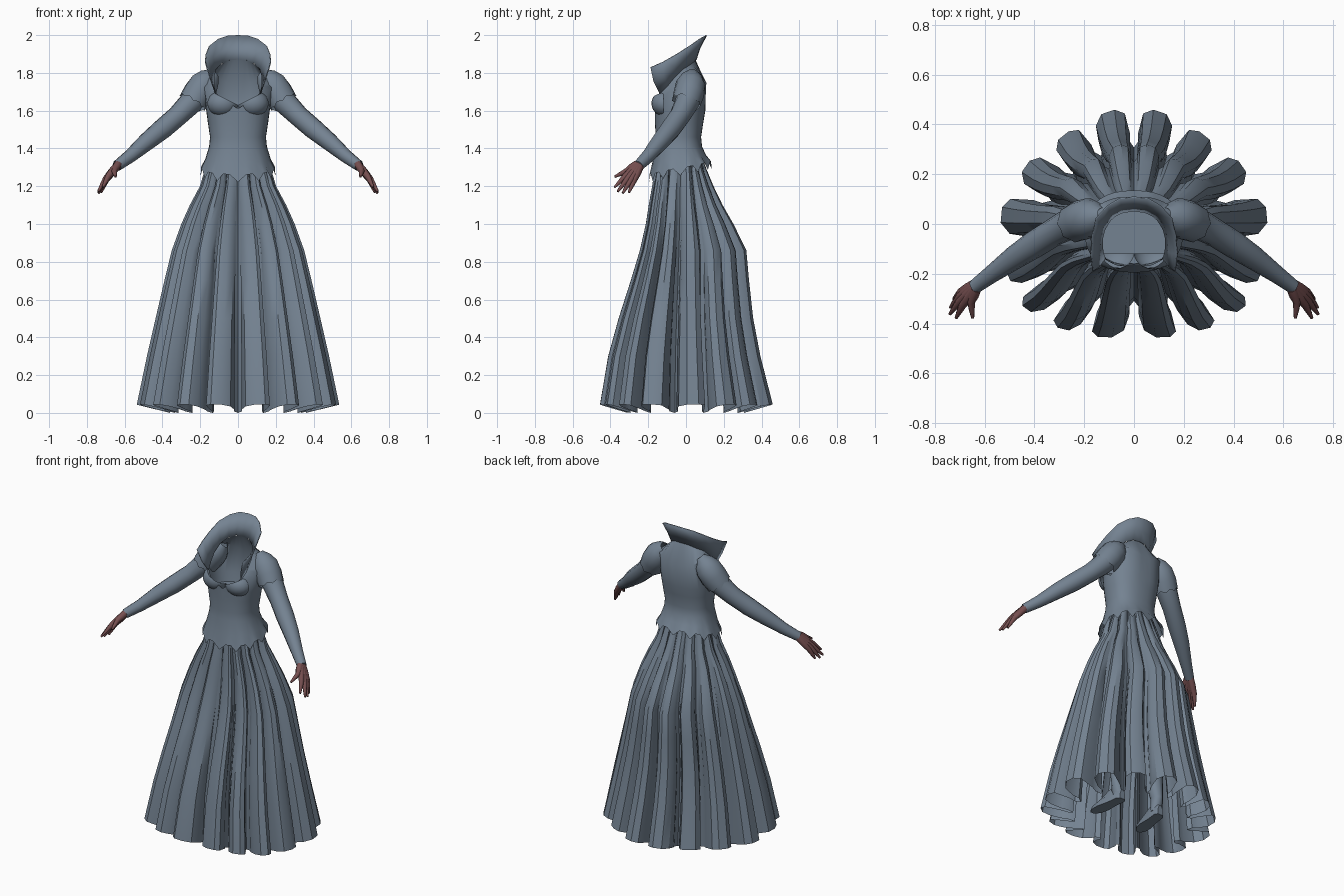
import bpy, bmesh, math
from mathutils import Vector

if "Cube" in bpy.data.objects:
    bpy.data.objects.remove(bpy.data.objects["Cube"])


def material(name, rgb):
    m = bpy.data.materials.new(name)
    m.diffuse_color = (*rgb, 1)
    m.use_nodes = True
    m.node_tree.nodes["Principled BSDF"].inputs["Base Color"].default_value = m.diffuse_color
    return m


CLOTH = material("slate_cloth", (0.175, 0.225, 0.285))
SKIN = material("dull_red_skin", (0.18, 0.078, 0.08))


def finish(name, bm, mat, angle=40, mirror=False, thickness=0):
    bmesh.ops.recalc_face_normals(bm, faces=bm.faces)
    me = bpy.data.meshes.new(name)
    bm.to_mesh(me)
    bm.free()
    me.materials.append(mat)
    me.shade_smooth()
    me.set_sharp_from_angle(angle=math.radians(angle))
    ob = bpy.data.objects.new(name, me)
    bpy.context.collection.objects.link(ob)
    if thickness:
        s = ob.modifiers.new("thickness", 'SOLIDIFY')
        s.thickness = thickness
    if mirror:
        ob.modifiers.new("mirror", 'MIRROR')
    return ob


def loft(bm, rings, closed=True, caps=False):
    rows = [[bm.verts.new(p) for p in ring] for ring in rings]
    n = len(rows[0])
    for a, b in zip(rows, rows[1:]):
        for i in range(n if closed else n - 1):
            j = (i + 1) % n
            bm.faces.new((a[i], a[j], b[j], b[i]))
    if caps:
        bm.faces.new(rows[0])
        bm.faces.new(rows[-1])


def tube(bm, path, sides=12, caps=True, zigzag=0):
    # path entries are x, y, z, radius; zigzag notches the last ring
    pts = [Vector(p[:3]) for p in path]
    rings = []
    for k, p in enumerate(pts):
        d = (pts[min(k + 1, len(pts) - 1)] - pts[max(k - 1, 0)]).normalized()
        q = d.to_track_quat('Z', 'Y')
        ring = []
        for i in range(sides):
            a = math.tau * i / sides
            v = p + q @ Vector((math.cos(a), math.sin(a), 0)) * path[k][3]
            if k == len(pts) - 1 and i % 2:
                v += d * zigzag
            ring.append(v)
        rings.append(ring)
    loft(bm, rings, True, caps)


def sample(keys, t):
    # linear point along a list of keys, t in 0..1
    f = t * (len(keys) - 1)
    i = min(int(f), len(keys) - 2)
    return Vector(keys[i]).lerp(Vector(keys[i + 1]), f - i)


# Pleated skirt: sixteen rounded folds, deeper toward the hem
TIPS = [(.105, .455), (.28, .355), (.43, .235), (.53, .04),
        (.50, -.21), (.43, -.34), (.28, -.42), (.12, -.45)]
TIPS += [(-x, y) for x, y in reversed(TIPS)]
tips = [Vector((x / .54, y / .455)) for x, y in TIPS]
# height, half width, front depth, back depth, valley ratio
SKIRT = [(1.38, .145, .145, .075, .95), (1.29, .18, .168, .108, .90),
         (1.2, .207, .182, .145, .86), (1.1, .262, .2, .193, .83),
         (1.0, .308, .216, .25, .80), (.86, .36, .248, .318, .77),
         (.7, .4, .297, .332, .74), (.5, .448, .362, .354, .71),
         (.3, .495, .418, .392, .69), (.045, .55, .462, .457, .66)]
rings = []
for z, w, f, b, d in SKIRT:
    ring = []
    for i, tip in enumerate(tips):
        for side in (-1, 1):
            other = tips[(i + side) % len(tips)]
            valley = (tip + other) / 2
            valley *= (tip.length + other.length) / 2 / valley.length
            # one flank of each fold is cut lower than the other
            lean = 1 if (side > 0) == (i < 8) else 0
            steps = [(.27, 1 - .01 * lean), (.64, .96 - .04 * lean),
                     (.8, (d + .92) / 2), (.76, d + .06)]
            steps = steps[::-1] if side < 0 else steps + [(1, d)]
            for t, r in steps:
                v = tip.lerp(valley, t) * r
                drop = .045 * (1 - r) / (1 - d) if z < .1 else 0
                ring.append((v.x * w, v.y * (b if v.y > 0 else f), z - drop))
    rings.append(ring)
bm = bmesh.new()
loft(bm, rings)
finish("pleated_skirt", bm, CLOTH, 35)

# Bodice with zigzag hem, shoulders and an open sweetheart neckline
N = 36
BODICE = [(1.285, .198, -.195, .135), (1.345, .173, -.178, .106),
          (1.41, .153, -.165, .085), (1.46, .148, -.16, .08),
          (1.54, .16, -.165, .092), (1.60, .168, -.165, .102)]
SHOULDER = [(0, .105, 1.74), (.07, .108, 1.75), (.13, .085, 1.775),
            (.175, .05, 1.78), (.188, 0, 1.76), (.178, -.06, 1.72),
            (.15, -.12, 1.675), (.08, -.165, 1.64), (0, -.165, 1.603)]
NECK = [(0, .05, 1.87), (.045, .045, 1.868), (.085, .025, 1.85),
        (.115, -.02, 1.82), (.125, -.06, 1.78), (.125, -.1, 1.73),
        (.115, -.14, 1.69), (.07, -.17, 1.655), (0, -.163, 1.61)]
rings = []
for row, (z, w, f, b) in enumerate(BODICE):
    ring = []
    for i in range(N):
        a = math.tau * i / N
        c, s = math.cos(a), math.sin(a)
        x = w * math.copysign(abs(s) ** .85, s)
        y = -.03 + (abs(c) ** .85) * ((b + .03) if c > 0 else (f + .03))
        lift = (.035 * c + (.012 if i % 3 else -.028), .02 * c, 0, 0, 0, 0)[row]
        ring.append((x, y, z + lift))
    rings.append(ring)
for keys in (SHOULDER, NECK):
    ring = []
    for i in range(N):
        t = i / N * 2
        p = sample(keys, t if t <= 1 else 2 - t)
        ring.append((p.x if t <= 1 else -p.x, p.y, p.z))
    rings.append(ring)
bm = bmesh.new()
loft(bm, rings)
finish("bodice", bm, CLOTH, 45)

# Inner lining closing the torso below the neckline
bm = bmesh.new()
bm.faces.new([bm.verts.new((x * .97, y * .97, z)) for x, y, z in rings[4]])
finish("inner_lining", bm, CLOTH)

# Bust cups: front shells only, cut along the slanting neckline
bm = bmesh.new()
bmesh.ops.create_uvsphere(bm, u_segments=20, v_segments=12, radius=1)
for v in bm.verts:
    v.co = Vector((.08 + v.co.x * .084, -.108 + v.co.y * .075, 1.638 + v.co.z * .07))
for co, no in (((0, -.118, 0), (0, 1, 0)), ((0, 0, 1.63), (-.5, 0, 1)), ((0, 0, 0), (-1, 0, 0))):
    bmesh.ops.bisect_plane(bm, geom=bm.verts[:] + bm.edges[:] + bm.faces[:],
                           plane_co=co, plane_no=no, clear_outer=True)
finish("bust_cup", bm, CLOTH, 40, mirror=True)

# Flared standing collar, tall at the back
RIM = [(0, .105, 2.0), (.055, .1, 1.997), (.105, .07, 1.98), (.15, .02, 1.945),
       (.166, -.05, 1.90), (.17, -.12, 1.86), (.162, -.188, 1.83)]
base = NECK[:7]


def both_sides(keys):
    return [(-x, y, z) for x, y, z in keys[:0:-1]] + list(keys)


middle = [tuple(Vector(a).lerp(Vector(b), .5) + Vector((0, -.008, -.005)))
          for a, b in zip(base, RIM)]
bm = bmesh.new()
loft(bm, [both_sides(k) for k in (base, middle, RIM)], closed=False)
finish("standing_collar", bm, CLOTH, 45, thickness=.006)

# Arms in tight sleeves
bm = bmesh.new()
tube(bm, [(.175, .025, 1.73, .05), (.21, .022, 1.695, .068), (.25, .005, 1.642, .064),
          (.32, -.032, 1.572, .056), (.40, -.082, 1.503, .055), (.48, -.135, 1.438, .048),
          (.57, -.20, 1.36, .036), (.64, -.252, 1.308, .029)])
finish("sleeve_arm", bm, CLOTH, 50, mirror=True)

# Puffed shoulder caps with notched ends
bm = bmesh.new()
tube(bm, [(.125, .035, 1.80, .03), (.15, .03, 1.772, .06), (.178, .025, 1.738, .079),
          (.21, .016, 1.692, .081), (.238, .003, 1.648, .076)],
     sides=16, caps=False, zigzag=.014)
finish("shoulder_cap", bm, CLOTH, 50, mirror=True)

# Hands: palm strands running into fingers fanned from thumb down
HAND = [((.655, -.315, 1.28), (.648, -.378, 1.25)),
        ((.688, -.325, 1.25), (.715, -.378, 1.195)),
        ((.70, -.31, 1.24), (.74, -.362, 1.172)),
        ((.702, -.292, 1.234), (.738, -.335, 1.163)),
        ((.698, -.275, 1.232), (.725, -.302, 1.167))]
bm = bmesh.new()
for i, (knuckle, tip) in enumerate(HAND):
    k, t = Vector(knuckle), Vector(tip)
    wrist = Vector((.635 + .001 * i, -.262 + .005 * i, 1.316 - .002 * i))
    tube(bm, [(*wrist, .021), (*wrist.lerp(k, .5), .021), (*k, .016),
              (*k.lerp(t, .55), .011), (*t, .006)], sides=8)
finish("hand", bm, SKIN, 50, mirror=True)

# Boots hanging just inside the hem
bm = bmesh.new()
tube(bm, [(.10, 0, .7, .075), (.12, .0, .5, .06), (.14, .02, .3, .055),
          (.15, .03, .17, .038), (.15, .03, .08, .036)], sides=10)
sole = []
for y, w, h in [(.07, .02, .06), (.05, .033, .08), (-.02, .034, .09),
                (-.09, .042, .05), (-.14, .036, .035), (-.175, .014, .02)]:
    x, z = .155 - y * .12, .045
    sole.append([(x - w, y, z), (x + w, y, z), (x + w, y, z + h * .5),
                 (x + w * .5, y, z + h), (x - w * .5, y, z + h), (x - w, y, z + h * .5)])
loft(bm, sole, True, True)
finish("boot", bm, CLOTH, 40, mirror=True)
